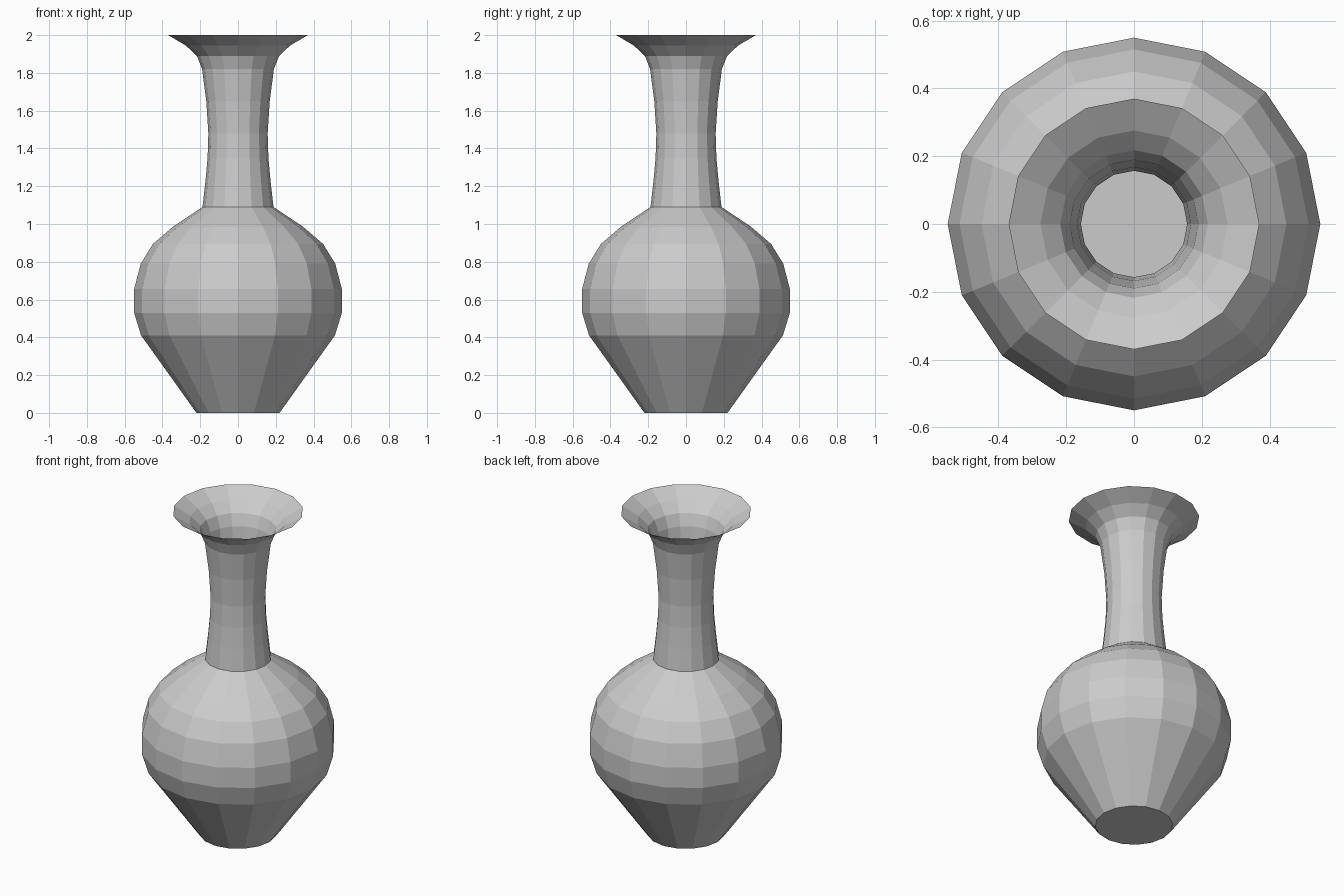
import bpy, bmesh, math

if "Cube" in bpy.data.objects:
    bpy.data.objects.remove(bpy.data.objects["Cube"])

SIDES = 16

# Outer profile (radius, height): foot, belly, shoulder, neck, flared lip
profile = [
    (0.22, 0.00), (0.513, 0.41), (0.55, 0.53), (0.55, 0.655), (0.515, 0.79),
    (0.45, 0.895), (0.345, 0.985), (0.188, 1.09),
    (0.173, 1.22), (0.161, 1.35), (0.157, 1.48), (0.168, 1.65),
    (0.190, 1.82), (0.218, 1.89), (0.276, 1.945), (0.37, 2.00),
]

bm = bmesh.new()
rings = []
for r, z in profile:
    rings.append([bm.verts.new((r * math.cos(2 * math.pi * i / SIDES),
                                r * math.sin(2 * math.pi * i / SIDES), z))
                  for i in range(SIDES)])

# Thin wall, open at the mouth
for low, high in zip(rings, rings[1:]):
    for i in range(SIDES):
        j = (i + 1) % SIDES
        bm.faces.new((low[i], low[j], high[j], high[i]))

# Flat base
bm.faces.new(rings[0][::-1])

mesh = bpy.data.meshes.new("vase")
bm.to_mesh(mesh)
bm.free()
vase = bpy.data.objects.new("vase", mesh)
bpy.context.collection.objects.link(vase)
